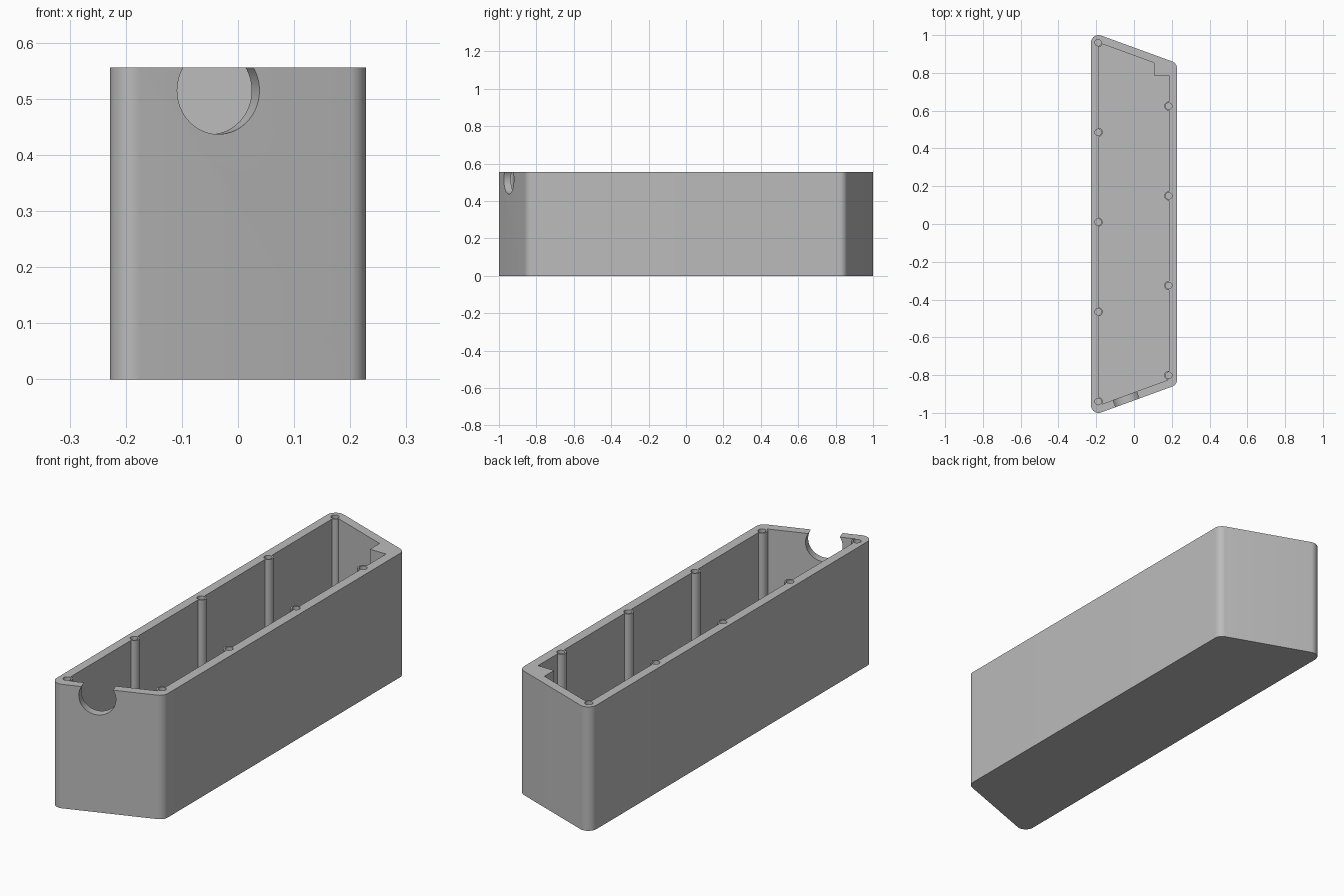
import bpy, bmesh
from math import radians, sin, cos, tan, pi
from mathutils import Vector

cube = bpy.data.objects.get("Cube")
if cube:
    bpy.data.objects.remove(cube, do_unlink=True)

HEIGHT, FLOOR, RADIUS = 0.556, 0.04, 0.04
SLANT = radians(20)
HALF_X = 0.228

grey = bpy.data.materials.new("plain grey")
grey.use_nodes = True
colour = (0.5, 0.5, 0.5, 1)
grey.diffuse_color = colour
grey.node_tree.nodes["Principled BSDF"].inputs["Base Color"].default_value = colour


def prism(bm, outline, z0, z1):
    """Extrude a counter-clockwise outline from z0 to z1."""
    face = bm.faces.new([bm.verts.new((x, y, z0)) for x, y in outline])
    top = bmesh.ops.extrude_face_region(bm, geom=[face])["geom"]
    verts = [v for v in top if isinstance(v, bmesh.types.BMVert)]
    bmesh.ops.translate(bm, verts=verts, vec=(0, 0, z1 - z0))


def circle(cx, cy, r, n=32):
    return [(cx + r * cos(2 * pi * i / n), cy + r * sin(2 * pi * i / n)) for i in range(n)]


def make(name, prisms):
    bm = bmesh.new()
    for outline, z0, z1 in prisms:
        prism(bm, outline, z0, z1)
    bmesh.ops.recalc_face_normals(bm, faces=bm.faces[:])
    mesh = bpy.data.meshes.new(name)
    bm.to_mesh(mesh)
    bm.free()
    mesh.materials.append(grey)
    ob = bpy.data.objects.new(name, mesh)
    bpy.context.collection.objects.link(ob)
    return ob


# Rounded trapezoid outline of the shell
cx = HALF_X - RADIUS
long_y = 1 - RADIUS
short_y = long_y - 2 * cx * tan(SLANT)
outline = []
for x, y, start, end in ((cx, -short_y, -pi / 2 + SLANT, 0),
                         (cx, short_y, 0, pi / 2 - SLANT),
                         (-cx, long_y, pi / 2 - SLANT, pi),
                         (-cx, -long_y, pi, 3 * pi / 2 + SLANT)):
    for i in range(13):
        a = start + (end - start) * i / 12
        outline.append((x + RADIUS * cos(a), y + RADIUS * sin(a)))
case = make("open_case", [(outline, 0, HEIGHT)])

# Cavity, leaving a solid block in one back corner
inner = 0.185
block_x, block_y = 0.105, 0.785
cavity = make("cavity_cutter", [([
    (-cx, -long_y), (inner, -short_y), (inner, block_y), (block_x, block_y),
    (block_x, long_y - (block_x + cx) * tan(SLANT)), (-cx, long_y)], FLOOR, HEIGHT + 0.1)])

# Screw posts along both long walls, with blind holes
spots = [(-0.19, 0.96 - 0.475 * i) for i in range(5)]
spots += [(0.184, 0.624 - 0.475 * i) for i in range(4)]
posts = make("screw_posts", [(circle(x, y, 0.024), FLOOR / 2, HEIGHT) for x, y in spots])
holes = make("screw_hole_cutter", [(circle(x, y, 0.017), HEIGHT - 0.12, HEIGHT + 0.1) for x, y in spots])

# Round cable port through the slanted front wall
port = make("port_cutter", [(circle(0, 0, 0.078, 64), -0.08, 0.08)])
port.rotation_mode = "QUATERNION"
port.rotation_quaternion = Vector((sin(SLANT), -cos(SLANT), 0)).to_track_quat("Z", "Y")
port.location = (-0.035, -0.947, 0.515)

for tool, operation in ((cavity, "DIFFERENCE"), (posts, "UNION"),
                        (holes, "DIFFERENCE"), (port, "DIFFERENCE")):
    tool.hide_render = True
    mod = case.modifiers.new(tool.name, "BOOLEAN")
    mod.object, mod.operation, mod.solver = tool, operation, "EXACT"

# Apply the cuts, drop the helpers and shade
bpy.ops.object.select_all(action="DESELECT")
bpy.context.view_layer.objects.active = case
case.select_set(True)
for mod in list(case.modifiers):
    bpy.ops.object.modifier_apply(modifier=mod.name)
for tool in (cavity, posts, holes, port):
    bpy.data.objects.remove(tool, do_unlink=True)
bpy.ops.object.shade_smooth_by_angle(angle=radians(30))
